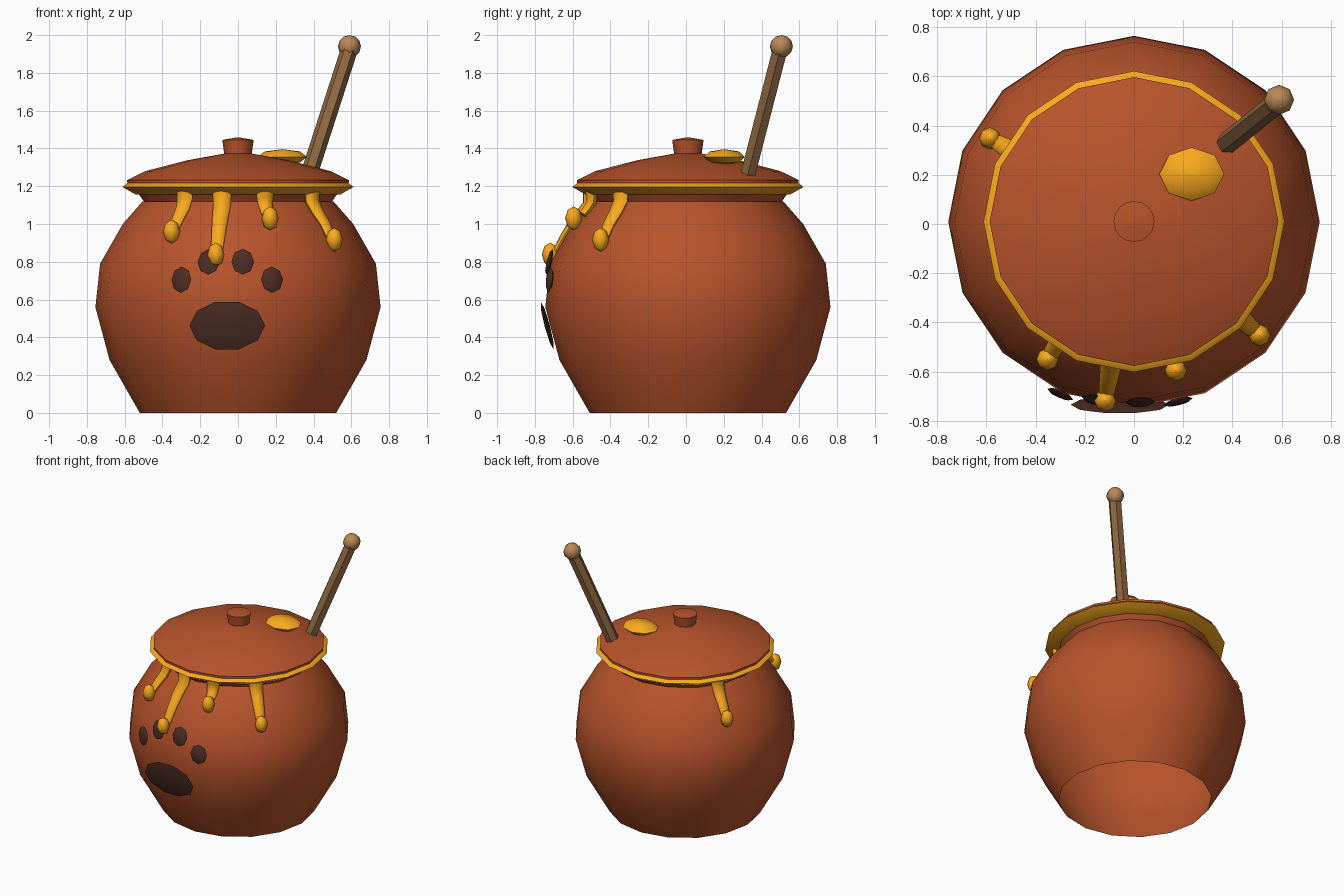
import bpy, bmesh
from math import sin, cos, pi, atan2, radians
from mathutils import Vector, Matrix

if "Cube" in bpy.data.objects:
    bpy.data.objects.remove(bpy.data.objects["Cube"])

CY = 0.01  # pot axis sits slightly behind the origin


def material(name, rgb):
    m = bpy.data.materials.new(name)
    m.diffuse_color = (*rgb, 1)
    m.use_nodes = True
    m.node_tree.nodes["Principled BSDF"].inputs["Base Color"].default_value = m.diffuse_color
    return m


CLAY = material("clay", (0.48, 0.088, 0.024))
HONEY = material("honey", (0.95, 0.40, 0.012))
PAW = material("dark_brown", (0.075, 0.026, 0.017))
WOOD = material("wood", (0.28, 0.14, 0.055))
KNOB = material("light_wood", (0.48, 0.25, 0.09))


def finish(name, bm, mat, angle=50):
    me = bpy.data.meshes.new(name)
    bm.to_mesh(me)
    bm.free()
    me.materials.append(mat)
    ob = bpy.data.objects.new(name, me)
    bpy.context.collection.objects.link(ob)
    bpy.ops.object.select_all(action='DESELECT')
    ob.select_set(True)
    bpy.context.view_layer.objects.active = ob
    bpy.ops.object.shade_smooth_by_angle(angle=radians(angle))
    return ob


def skin(bm, rings, loop=False, caps=True):
    """Bridge rings of points, optionally looping round or capping the ends."""
    vs = [[bm.verts.new(p) for p in r] for r in rings]
    n = len(vs[0])
    for a, b in list(zip(vs, vs[1:])) + ([(vs[-1], vs[0])] if loop else []):
        for i in range(n):
            j = (i + 1) % n
            bm.faces.new((a[i], a[j], b[j], b[i]))
    if caps and not loop:
        bm.faces.new(vs[0][::-1])
        bm.faces.new(vs[-1])
    bmesh.ops.remove_doubles(bm, verts=bm.verts, dist=1e-5)
    if caps or loop:
        bmesh.ops.recalc_face_normals(bm, faces=bm.faces)


def circle(r, z, sides, cy=0.0):
    return [(r * cos(2 * pi * i / sides), cy + r * sin(2 * pi * i / sides), z) for i in range(sides)]


def lathe(name, profile, mat, sides=16, **kw):
    bm = bmesh.new()
    skin(bm, [circle(r, z, sides, CY) for r, z in profile], **kw)
    return finish(name, bm, mat)


def ball(name, loc, scale, mat, segs=8, rings=4, rot=Matrix()):
    bm = bmesh.new()
    # tiny end rings stand in for the poles
    skin(bm, [circle(max(sin(pi * k / rings), 0.01), -cos(pi * k / rings), segs)
              for k in range(rings + 1)])
    m = Matrix.Translation(loc) @ rot @ Matrix.Diagonal((*scale, 1))
    bmesh.ops.transform(bm, matrix=m, verts=bm.verts)
    return finish(name, bm, mat, 80)


def tube(name, path, radii, mat, sides, side_axis, flat=1.0):
    """Tapered tube along a path; flat squashes it across side_axis."""
    pts = [Vector(p) for p in path]
    rings = []
    for k, p in enumerate(pts):
        t = (pts[min(k + 1, len(pts) - 1)] - pts[max(k - 1, 0)]).normalized()
        n = t.cross(side_axis).normalized()
        s = n.cross(t)
        rings.append([p + radii[k] * (s * cos(2 * pi * i / sides) + n * flat * sin(2 * pi * i / sides))
                      for i in range(sides)])
    bm = bmesh.new()
    skin(bm, rings)
    return finish(name, bm, mat)


# Pot body, a thin shell open at the foot
POT = [(0.52, 0), (0.68, 0.28), (0.755, 0.56), (0.73, 0.79), (0.61, 1.0), (0.505, 1.12)]
lathe("pot_body", POT, CLAY, caps=False)

# Flared collar, lid, lid knob and the honey ring under the lid
lathe("pot_collar", [(0.495, 1.115), (0.525, 1.158)], CLAY, caps=False)
lathe("lid", [(0.585, 1.2), (0.587, 1.232), (0.49, 1.28), (0.27, 1.337), (0.06, 1.375)], CLAY)
lathe("lid_knob", [(0.07, 1.35), (0.083, 1.445), (0.01, 1.458)], CLAY)
lathe("honey_ring", [(0.48, 1.155), (0.54, 1.155), (0.612, 1.196), (0.585, 1.217), (0.5, 1.217)],
      HONEY, loop=True)


def pot_radius(z):
    for (r0, z0), (r1, z1) in zip(POT, POT[1:]):
        if z <= z1:
            return r0 + (r1 - r0) * (z - z0) / (z1 - z0)
    return 0.515


# Honey drips: blob x, y, z
for i, (x, y, z) in enumerate([(-0.352, -0.55, 0.96), (-0.117, -0.718, 0.838), (0.17, -0.595, 1.03),
                               (0.51, -0.452, 0.917), (-0.585, 0.348, 0.94)]):
    a, r_end = atan2(y - CY, x), Vector((x, y - CY)).length
    path, radii = [], []
    for k in range(5):
        t = k / 4
        zz = 1.18 + (z + 0.02 - 1.18) * t
        r = min(max(pot_radius(zz) + 0.012, 0.53), r_end)
        path.append((r * cos(a), CY + r * sin(a), zz))
        radii.append(0.052 - 0.02 * t)
    tube(f"honey_drip_{i}", path, radii, HONEY, 8, Vector((-sin(a), cos(a), 0)), 0.65)
    ball(f"drip_blob_{i}", (x, y, z), (0.045, 0.045, 0.063), HONEY)

# Honey puddle on the lid
ball("honey_puddle", (0.235, 0.203, 1.355), (0.132, 0.109, 0.041), HONEY)

# Paw print: x, y, z, half width, half height, backward tilt in degrees
for name, x, y, z, w, h, tilt in [("paw_pad", -0.057, -0.735, 0.462, 0.2, 0.137, 15),
                                  ("paw_toe_0", -0.30, -0.692, 0.705, 0.057, 0.07, -6),
                                  ("paw_toe_1", -0.155, -0.715, 0.80, 0.06, 0.07, -14),
                                  ("paw_toe_2", 0.025, -0.724, 0.80, 0.06, 0.07, -14),
                                  ("paw_toe_3", 0.18, -0.722, 0.705, 0.06, 0.07, -6)]:
    yaw = 0 if name == "paw_pad" else atan2(x, -y)
    rot = Matrix.Rotation(yaw, 4, 'Z') @ Matrix.Rotation(radians(90 + tilt), 4, 'X')
    ball(name, (x, y, z), (w, h, 0.014), PAW, 10 if name == "paw_pad" else 8, 4, rot)

# Dipper stick with a ball end
tube("dipper_stick", [(0.375, 0.327, 1.26), (0.588, 0.497, 1.92)], [0.045, 0.045], WOOD, 6, Vector((1, 0, 0)))
ball("dipper_end", (0.59, 0.505, 1.94), (0.061, 0.061, 0.06), KNOB, 8, 6)
